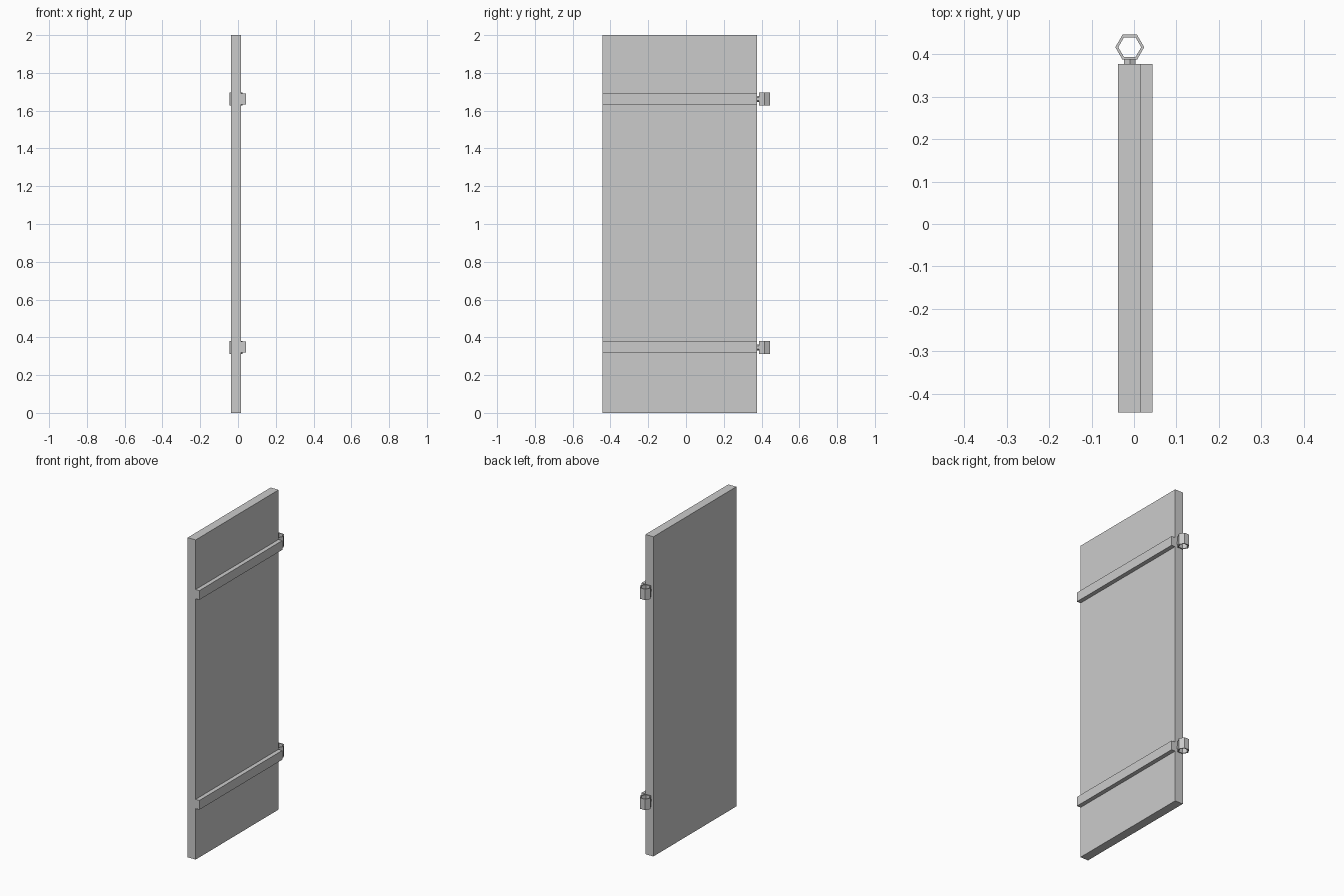
import bpy, bmesh
from math import pi, cos, sin
from mathutils import Matrix

if "Cube" in bpy.data.objects:
    bpy.data.objects.remove(bpy.data.objects["Cube"])

Y0, Y1 = -0.443, 0.377      # door edges
CX, CY = -0.01, 0.416       # hinge pin axis


def finish(name, bm):
    bmesh.ops.recalc_face_normals(bm, faces=bm.faces)
    mesh = bpy.data.meshes.new(name)
    bm.to_mesh(mesh)
    bm.free()
    ob = bpy.data.objects.new(name, mesh)
    bpy.context.collection.objects.link(ob)
    return ob


def box(name, x, y, z):
    bm = bmesh.new()
    bmesh.ops.create_cube(bm, size=1)
    for v in bm.verts:
        v.co = [a + (b - a) * (c + 0.5) for (a, b), c in zip((x, y, z), v.co)]
    return finish(name, bm)


def hex_ring(name, z0, z1, r_out, r_in, n=6):
    bm = bmesh.new()
    loops = [[bm.verts.new((CX + r * cos(2 * pi * i / n), CY + r * sin(2 * pi * i / n), z))
              for i in range(n)]
             for r, z in ((r_out, z0), (r_out, z1), (r_in, z1), (r_in, z0))]
    for a, b in zip(loops, loops[1:] + loops[:1]):
        for i in range(n):
            j = (i + 1) % n
            bm.faces.new((a[i], a[j], b[j], b[i]))
    return finish(name, bm)


def stub(name, z, r, y0, y1):
    bm = bmesh.new()
    bmesh.ops.create_cone(bm, cap_ends=True, segments=6, radius1=r, radius2=r, depth=y1 - y0,
                          matrix=Matrix.Translation((CX, (y0 + y1) / 2, z)) @ Matrix.Rotation(pi / 2, 4, 'X'))
    return finish(name, bm)


# Door leaf
box("door_panel", (-0.038, 0.017), (Y0, Y1), (0, 2))

# Battens and hinge eyes, lower and upper
for level, zb, zh in (("lower", 0.348, 0.347), ("upper", 1.661, 1.661)):
    box(level + "_batten", (0.017, 0.043), (Y0, Y1), (zb - 0.029, zb + 0.029))
    hex_ring(level + "_hinge_eye", zh - 0.034, zh + 0.034, 0.034, 0.027)
    stub(level + "_hinge_stub", zh, 0.016, Y1 - 0.01, CY - 0.026)
